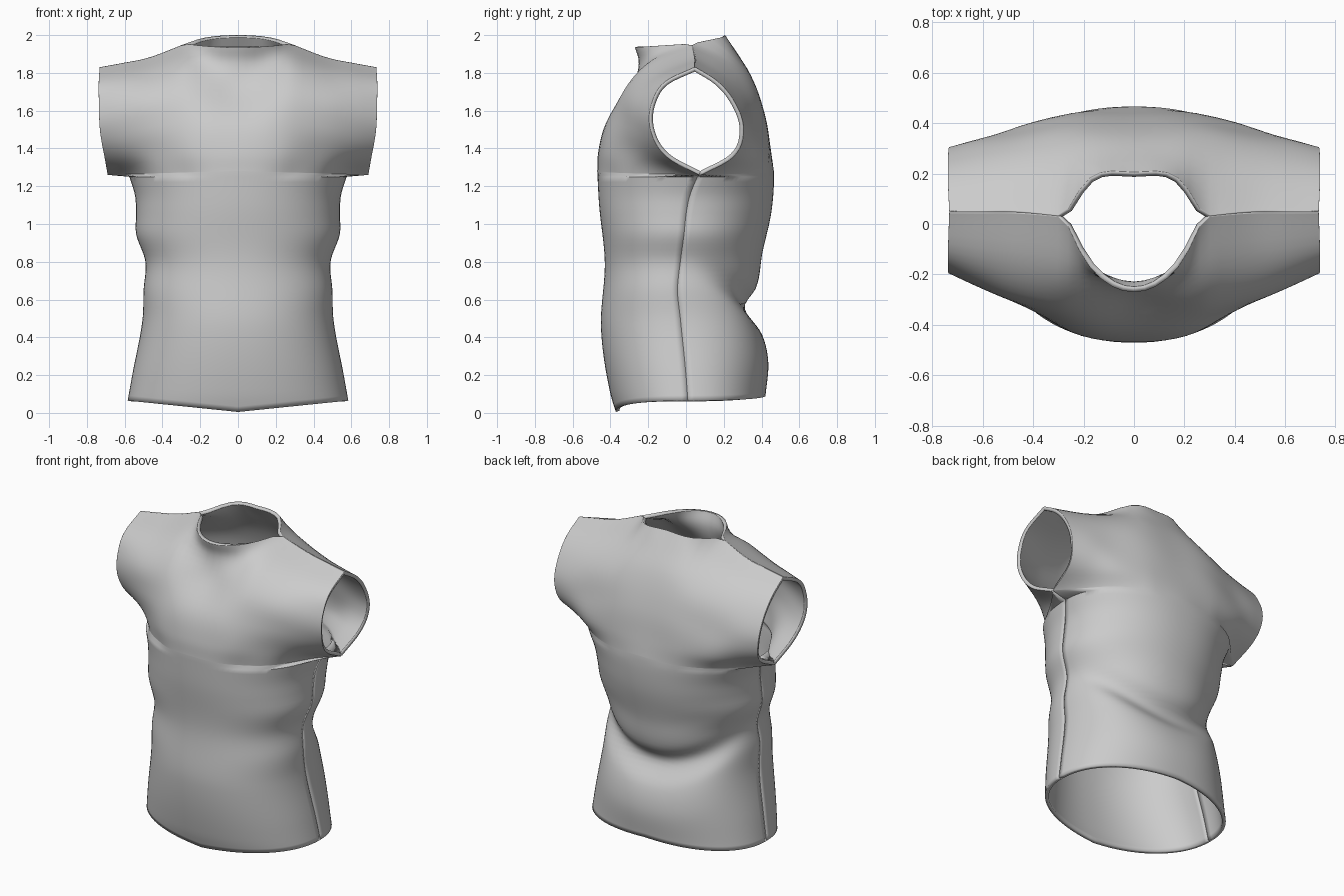
import bpy, math

cube = bpy.data.objects.get("Cube")
if cube:
    bpy.data.objects.remove(cube, do_unlink=True)

COLS, LOW_ROWS, TOP_ROWS = 26, 44, 30
THICKNESS = 0.022

cloth = bpy.data.materials.new("grey_cloth")
cloth.use_nodes = True
cloth.diffuse_color = (0.6, 0.6, 0.6, 1)
cloth.node_tree.nodes["Principled BSDF"].inputs["Base Color"].default_value = (0.6, 0.6, 0.6, 1)


def curve(keys, values, at, flat_start=False):
    """Smooth curve through the key values."""
    n = len(keys)
    at = min(max(at, keys[0]), keys[-1])
    slope = [(values[i + 1] - values[i]) / (keys[i + 1] - keys[i]) for i in range(n - 1)]

    def tangent(i):
        if i == 0:
            return 0 if flat_start else slope[0]
        if i == n - 1:
            return slope[-1]
        return (slope[i - 1] + slope[i]) / 2

    i = next(k for k in range(n - 1) if at <= keys[k + 1])
    h = keys[i + 1] - keys[i]
    s = (at - keys[i]) / h
    return ((2 * s**3 - 3 * s**2 + 1) * values[i] + (s**3 - 2 * s**2 + s) * h * tangent(i)
            + (3 * s**2 - 2 * s**3) * values[i + 1] + (s**3 - s**2) * h * tangent(i + 1))


# Side seam: half width and depth position by height
SIDE_Z = [0.06, 0.2, 0.5, 0.65, 0.8, 0.95, 1.05, 1.15, 1.25]
SIDE_X = [0.585, 0.56, 0.505, 0.5, 0.49, 0.54, 0.54, 0.545, 0.575]
SIDE_Y = [0.01, 0, -0.03, -0.045, -0.03, -0.01, 0, 0.02, 0.06]

# Yoke and sleeve: positions across (U) and from underarm to shoulder (T)
U = [0, 0.25, 0.38, 0.65, 0.85, 1]
T = [0, 0.15, 0.4, 0.7, 0.88, 1]
SLEEVE_X = [0.69, 0.705, 0.73, 0.737, 0.737, 0.732]
SHOULDER_Z = [1.955, 1.88, 1.85, 1.83]

PANELS = {
    "front_panel": dict(
        hem=0.005, neck=[1.935, 1.943], crease=0,
        z=[0, 0.1, 0.45, 0.8, 1.1, 1.28],
        y=[-0.37, -0.4, -0.45, -0.43, -0.46, -0.47],
        yoke=[[-0.47, -0.45, -0.41, -0.27, -0.04, 0.07],
              [-0.465, -0.45, -0.42, -0.29, -0.17, -0.09],
              [-0.42, -0.415, -0.39, -0.31, -0.24, -0.185],
              [-0.28, -0.3, -0.3, -0.27, -0.22, -0.175],
              [-0.25, -0.2, -0.17, -0.14, -0.12, -0.1],
              [-0.27, -0.16, 0.03, 0.045, 0.045, 0.045]]),
    "back_panel": dict(
        hem=0.09, neck=[2.0, 1.985], crease=0.22,
        z=[0.08, 0.28, 0.42, 0.56, 0.66, 0.85, 1.05, 1.2, 1.28],
        y=[0.42, 0.435, 0.4, 0.31, 0.37, 0.405, 0.45, 0.465, 0.465],
        yoke=[[0.465, 0.45, 0.43, 0.33, 0.19, 0.08],
              [0.45, 0.445, 0.435, 0.38, 0.3, 0.24],
              [0.42, 0.42, 0.41, 0.365, 0.335, 0.305],
              [0.345, 0.345, 0.335, 0.3, 0.27, 0.25],
              [0.265, 0.25, 0.21, 0.19, 0.17, 0.16],
              [0.205, 0.175, 0.03, 0.05, 0.05, 0.05]]),
}


def torso_point(p, u, v):
    """Rounded section of the body below the arms."""
    edge_z = 0.065 + v * 1.185
    mid_z = p["hem"] + v * (1.25 - p["hem"])
    z = mid_z + (edge_z - mid_z) * u
    x = u * curve(SIDE_Z, SIDE_X, edge_z)
    seam = curve(SIDE_Z, SIDE_Y, edge_z)
    # the waist crease rises toward the sides
    depth = curve(p["z"], p["y"], z - p["crease"] * u * u * math.sin(math.pi * v))
    return x, seam + (depth - seam) * max(0, 1 - u**2.2) ** (1 / 2.2), z


def yoke_point(p, u, t):
    """Chest or upper back running out into the sleeve."""
    low = 1.28 - 0.02 * u
    if u <= U[2]:
        top = curve(U[:3], p["neck"] + SHOULDER_Z[:1], u, True)
    else:
        top = curve(U[2:], SHOULDER_Z, u)
    rows = [curve(U, row, u, True) for row in p["yoke"][:-1]]
    last = p["yoke"][-1]
    rows.append(curve(U[:3], last[:3], u, True) if u <= U[2] else curve(U[2:], last[2:], u))
    return u * curve(T, SLEEVE_X, t), curve(T, rows, t), low + (top - low) * t


def build_panel(name, p):
    across = [math.sin(math.pi / 2 * j / COLS) for j in range(COLS + 1)]
    grid = []
    for i in range(LOW_ROWS):
        grid.append([torso_point(p, u, i / (LOW_ROWS - 1)) for u in across])
    for i in range(TOP_ROWS + 1):
        t = (1 - math.cos(math.pi * i / TOP_ROWS)) / 2
        grid.append([yoke_point(p, u, t) for u in across])

    # mirror each row to make the full width
    width = 2 * COLS + 1
    verts = []
    for row in grid:
        verts += [(-x, y, z) for x, y, z in reversed(row[1:])] + row
    faces = []
    for i in range(len(grid) - 1):
        for j in range(width - 1):
            a = i * width + j
            face = [a, a + 1, a + 1 + width, a + width]
            faces.append(face if name == "front_panel" else face[::-1])

    mesh = bpy.data.meshes.new(name)
    mesh.from_pydata(verts, [], faces)
    mesh.materials.append(cloth)
    obj = bpy.data.objects.new(name, mesh)
    bpy.context.collection.objects.link(obj)

    # soften the folds, then give the cloth its thickness
    smooth = obj.modifiers.new("soft_folds", "LAPLACIANSMOOTH")
    smooth.iterations = 1
    smooth.lambda_factor = 0.02
    smooth.lambda_border = 0
    shell = obj.modifiers.new("cloth_thickness", "SOLIDIFY")
    shell.thickness = THICKNESS
    shell.offset = -1

    bpy.ops.object.select_all(action="DESELECT")
    obj.select_set(True)
    bpy.context.view_layer.objects.active = obj
    bpy.ops.object.shade_smooth_by_angle(angle=math.radians(50))


for panel_name, panel in PANELS.items():
    build_panel(panel_name, panel)
